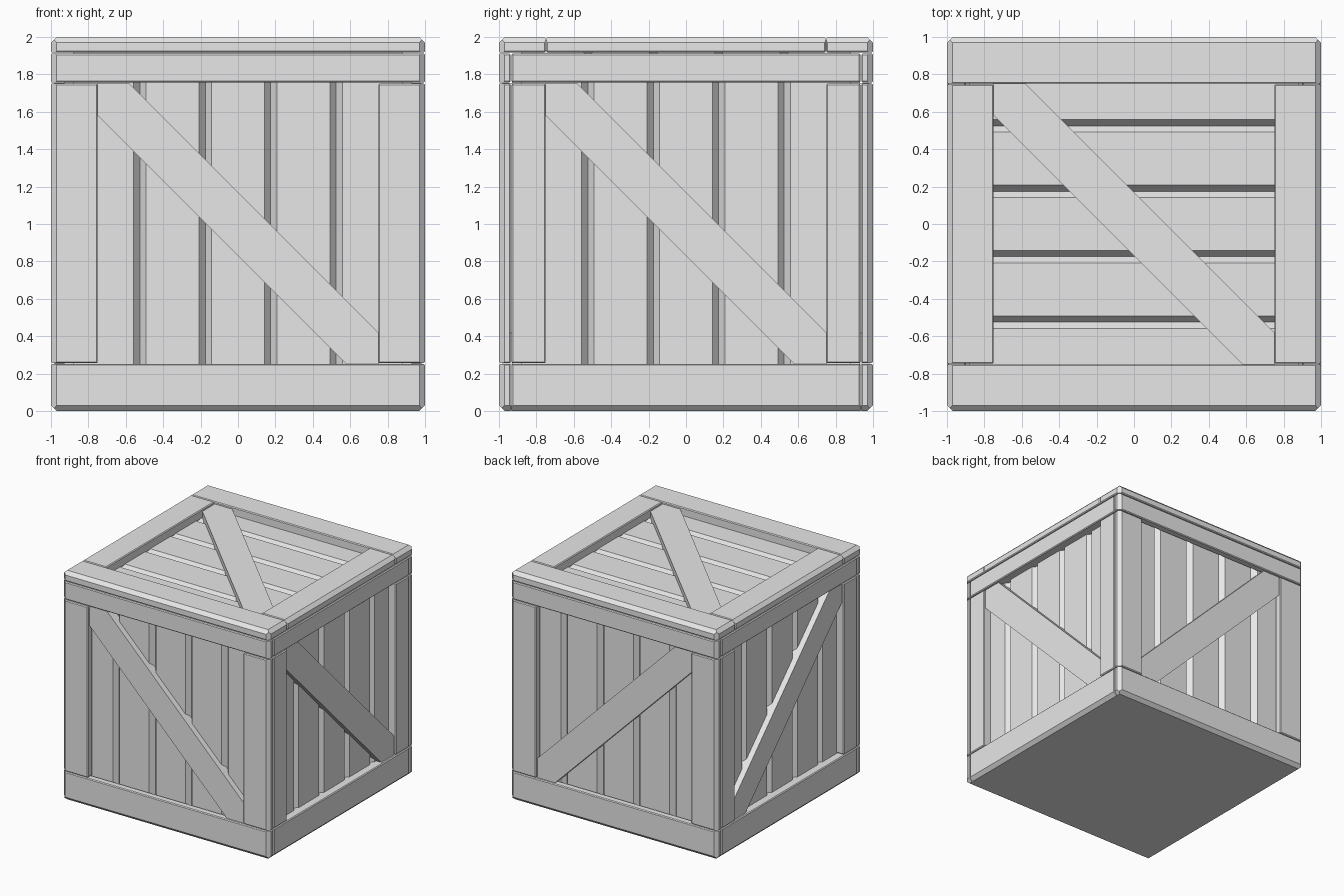
import bpy, bmesh
from itertools import combinations, product
from mathutils import Vector

if "Cube" in bpy.data.objects:
    bpy.data.objects.remove(bpy.data.objects["Cube"])

HALF, INNER = 1.0, 0.75       # outer half size, frame opening half size
PANEL, GROOVE = 0.93, 0.89    # plank surface and groove bottom, from the centre
BRACE = 0.98                  # brace surface, from the centre
CHAMFER = 0.03

wood = bpy.data.materials.new("grey_wood")
wood.diffuse_color = (0.8, 0.8, 0.8, 1)
wood.use_nodes = True
wood.node_tree.nodes["Principled BSDF"].inputs["Base Color"].default_value = wood.diffuse_color


def chamfer_outside(bm):
    """Trim the part by the twelve chamfered edges of the whole crate."""
    for a, b in combinations(range(3), 2):
        for sa, sb in product((-1, 1), repeat=2):
            n = Vector((0, 0, 0))
            n[a], n[b] = sa, sb
            point = Vector((0, 0, 1)) + n * (HALF - CHAMFER / 2)
            if max((v.co - point).dot(n) for v in bm.verts) < 1e-5:
                continue
            cut = bmesh.ops.bisect_plane(
                bm, geom=bm.verts[:] + bm.edges[:] + bm.faces[:],
                plane_co=point, plane_no=n, clear_outer=True)
            edges = [e for e in bm.edges if e.is_boundary]
            if edges:
                bmesh.ops.holes_fill(bm, edges=edges, sides=0)


def prism(name, outline, shift, bevel=0.0):
    """Extrude a 3D outline along shift, ease its edges, trim the outside."""
    bm = bmesh.new()
    face = bm.faces.new([bm.verts.new(p) for p in outline])
    ext = bmesh.ops.extrude_face_region(bm, geom=[face], use_keep_orig=True)
    bmesh.ops.translate(bm, vec=shift, verts=[
        g for g in ext["geom"] if isinstance(g, bmesh.types.BMVert)])
    bmesh.ops.recalc_face_normals(bm, faces=bm.faces[:])
    if bevel:
        bmesh.ops.bevel(bm, geom=bm.edges[:], offset=bevel, segments=1,
                        profile=0.5, affect='EDGES')
    chamfer_outside(bm)
    bmesh.ops.recalc_face_normals(bm, faces=bm.faces[:])
    mesh = bpy.data.meshes.new(name)
    bm.to_mesh(mesh)
    bm.free()
    mesh.materials.append(wood)
    obj = bpy.data.objects.new(name, mesh)
    bpy.context.collection.objects.link(obj)


# Each side maps (across, up, outward) to world space
SIDES = {
    "front": lambda u, v, w: Vector((u, -w, 1 + v)),
    "back": lambda u, v, w: Vector((u, w, 1 + v)),
    "right": lambda u, v, w: Vector((w, u, 1 + v)),
    "left": lambda u, v, w: Vector((-w, u, 1 + v)),
    "top": lambda u, v, w: Vector((u, v, 1 + w)),
}


def board(name, side, u0, u1, v0, v1, w0, w1=HALF, bevel=0.007):
    f = SIDES[side]
    outline = [f(u0, v0, w0), f(u1, v0, w0), f(u1, v1, w0), f(u0, v1, w0)]
    prism(name, outline, f(0, 0, w1) - f(0, 0, w0), bevel)


def planks(side):
    """Panel with four V grooves; the top runs its planks crosswise."""
    f = SIDES[side]
    g = (lambda u, v, w: f(v, u, w)) if side == "top" else f
    end = 0.88
    profile = [(-end, 0.8), (-end, PANEL)]
    for c in (-0.525, -0.175, 0.175, 0.525):
        profile += [(c - 0.033, PANEL), (c, GROOVE), (c + 0.033, PANEL)]
    profile += [(end, PANEL), (end, 0.8)]
    prism(side + "_planks", [g(u, -end, w) for u, w in profile],
          g(0, end, 0) - g(0, -end, 0))


def brace(side, k=0.17):
    """Diagonal board cut off square by the frame opening."""
    f, a = SIDES[side], INNER + 0.004
    pts = [(-a, a), (-a + k, a), (a, -a + k), (a, -a), (a - k, -a), (-a, a - k)]
    prism(side + "_brace", [f(u, v, 0.9) for u, v in pts],
          f(0, 0, BRACE) - f(0, 0, 0.9))


# Walls: planks, brace, rails and posts
for side in ("front", "back", "right", "left"):
    planks(side)
    brace(side)
    wide = side in ("front", "back")
    reach = HALF if wide else 0.933
    depth = 0.937 if wide else 0.9
    board(side + "_lower_rail", side, -reach, reach, -1.0, -0.748, depth)
    board(side + "_upper_rail", side, -reach, reach, 0.757, 0.911, depth)
    for s, label in ((-1, "a"), (1, "b")):
        u0, u1 = sorted((s * INNER, s * reach))
        board(side + "_post_" + label, side, u0, u1, -0.744, 0.75, depth)

# Lid: planks, brace and rim boards
planks("top")
brace("top")
for s, label in ((-1, "a"), (1, "b")):
    a, b = sorted((s * INNER, s * HALF))
    board("lid_long_board_" + label, "top", -HALF, HALF, a, b, 0.917)
    board("lid_short_board_" + label, "top", a, b, -0.747, 0.747, 0.917)

# Core behind the seams, and flat bottom
board("core", "top", -0.885, 0.885, -0.885, 0.885, -0.98, 0.885, bevel=0)
board("bottom", "top", -0.97, 0.97, -0.97, 0.97, -1.0, -0.97, bevel=0)
